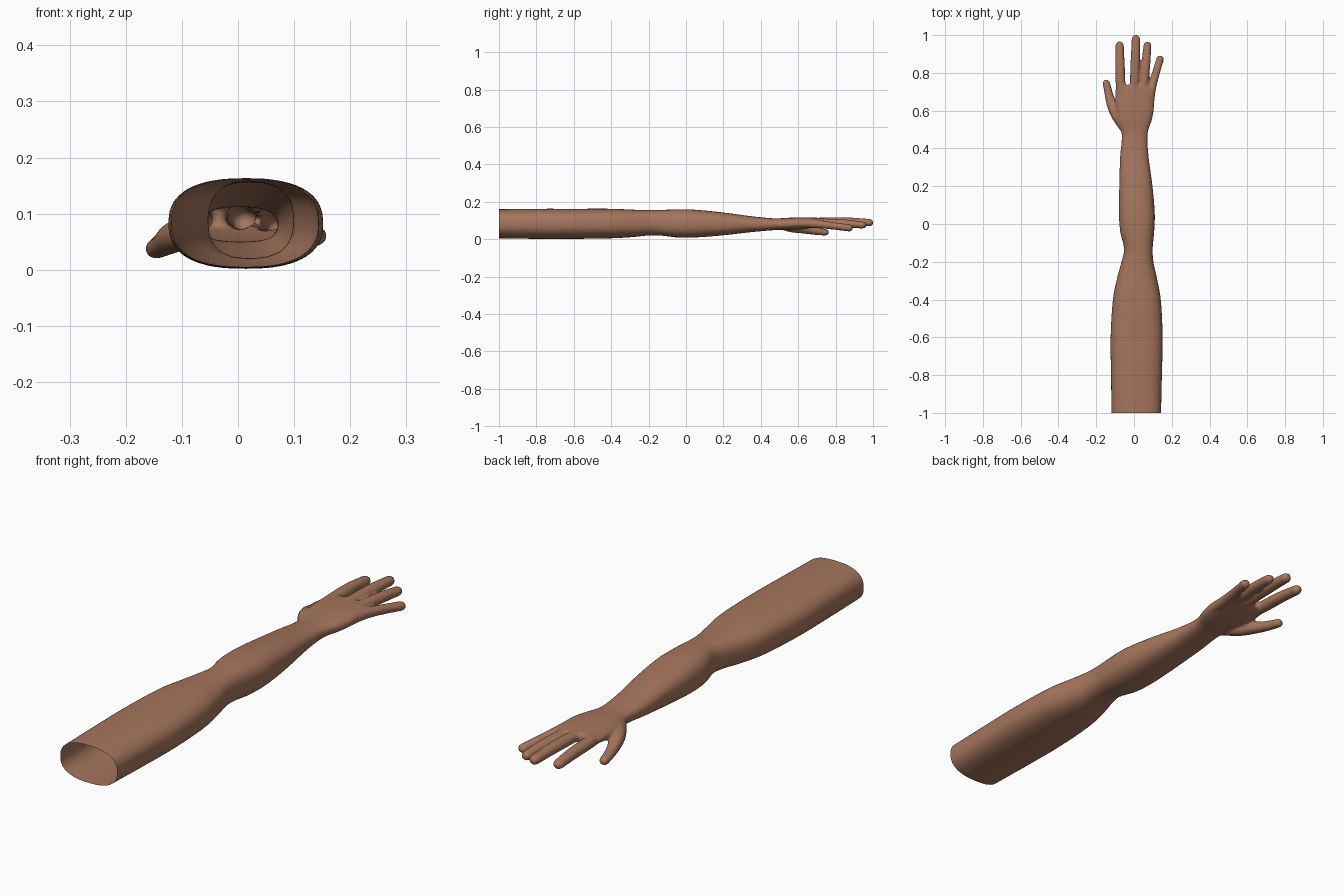
import bpy
import bmesh
import math
from mathutils import Vector

default_cube = bpy.data.objects.get("Cube")
if default_cube:
    bpy.data.objects.remove(default_cube, do_unlink=True)

SIDES = 32
OPEN_END = -1.0


def make_material(name, colour):
    material = bpy.data.materials.new(name)
    material.use_nodes = True
    material.diffuse_color = colour
    material.node_tree.nodes["Principled BSDF"].inputs["Base Color"].default_value = colour
    return material


def spline(rows, steps):
    """Catmull-Rom interpolation through rows of equal length."""
    result = []
    for i in range(len(rows) - 1):
        before, start = rows[max(i - 1, 0)], rows[i]
        end, after = rows[i + 1], rows[min(i + 2, len(rows) - 1)]
        for step in range(steps):
            t = step / steps
            result.append([
                b + t * (c - a + t * (2 * a - 5 * b + 4 * c - d + t * (3 * (b - c) + d - a))) / 2
                for a, b, c, d in zip(before, start, end, after)])
    result.append(list(rows[-1]))
    return result


def signed_power(value, power):
    return math.copysign(abs(value) ** power, value)


def loft(bm, sections, power=1.0):
    """Closed skin over rounded sections: y, left, right, bottom, top."""
    rings = []
    for y, left, right, bottom, top in sections:
        centre = Vector(((left + right) / 2, y, (bottom + top) / 2))
        ring = []
        for k in range(SIDES):
            angle = math.tau * k / SIDES
            x = signed_power(math.cos(angle), power) * (right - left) / 2
            z = signed_power(math.sin(angle), power) * (top - bottom) / 2
            ring.append(bm.verts.new(centre + Vector((x, 0, z))))
        rings.append(ring)
    for lower, upper in zip(rings, rings[1:]):
        for k in range(SIDES):
            n = (k + 1) % SIDES
            bm.faces.new((lower[k], lower[n], upper[n], upper[k]))
    bm.faces.new(rings[0])
    bm.faces.new(reversed(rings[-1]))


def finger(bm, path):
    """Tapered digit along y, x, z, radius, ending in a round tip."""
    rows = spline(path, 6)
    y, x, z, radius = rows[-1]
    for step in range(1, 7):
        angle = math.radians(14 * step)
        rows.append((y + radius * math.sin(angle), x, z, radius * math.cos(angle)))
    loft(bm, [(y, x - r, x + r, z - r * 0.9, z + r * 0.9) for y, x, z, r in rows])


bm = bmesh.new()

# Upper arm, elbow, forearm, wrist and palm
arm_sections = [
    (-1.06, -0.118, 0.142, 0.006, 0.16),
    (-0.8, -0.122, 0.148, 0.002, 0.163),
    (-0.6, -0.124, 0.152, 0.002, 0.163),
    (-0.4, -0.112, 0.142, 0.005, 0.163),
    (-0.28, -0.088, 0.12, 0.012, 0.158),
    (-0.2, -0.066, 0.103, 0.02, 0.156),
    (-0.13, -0.053, 0.099, 0.019, 0.157),
    (-0.04, -0.073, 0.107, 0.009, 0.16),
    (0.06, -0.08, 0.11, 0.01, 0.157),
    (0.2, -0.078, 0.098, 0.021, 0.143),
    (0.35, -0.074, 0.078, 0.038, 0.123),
    (0.45, -0.065, 0.071, 0.047, 0.113),
    (0.5, -0.07, 0.077, 0.05, 0.112),
    (0.55, -0.09, 0.094, 0.05, 0.115),
    (0.62, -0.098, 0.106, 0.054, 0.117),
    (0.7, -0.099, 0.1, 0.066, 0.115),
    (0.735, -0.09, 0.08, 0.076, 0.112),
]
loft(bm, spline(arm_sections, 6), 0.8)

# Four fingers and the thumb
finger(bm, [(0.64, -0.065, 0.09, 0.022), (0.74, -0.071, 0.09, 0.026),
            (0.85, -0.074, 0.088, 0.025), (0.945, -0.076, 0.08, 0.022)])
finger(bm, [(0.64, 0.0, 0.092, 0.022), (0.74, 0.003, 0.094, 0.025),
            (0.87, 0.007, 0.094, 0.025), (0.98, 0.01, 0.089, 0.022)])
finger(bm, [(0.64, 0.045, 0.09, 0.021), (0.74, 0.052, 0.089, 0.024),
            (0.85, 0.063, 0.084, 0.024), (0.945, 0.071, 0.076, 0.021)])
finger(bm, [(0.6, 0.08, 0.085, 0.024), (0.7, 0.09, 0.081, 0.024),
            (0.79, 0.113, 0.071, 0.022), (0.872, 0.138, 0.06, 0.021)])
finger(bm, [(0.49, -0.045, 0.078, 0.024), (0.56, -0.083, 0.068, 0.034),
            (0.62, -0.111, 0.059, 0.031), (0.68, -0.131, 0.046, 0.024),
            (0.745, -0.146, 0.037, 0.02)])

bmesh.ops.recalc_face_normals(bm, faces=bm.faces)
mesh = bpy.data.meshes.new("arm_and_hand")
bm.to_mesh(mesh)
bm.free()
arm = bpy.data.objects.new("arm_and_hand", mesh)
bpy.context.collection.objects.link(arm)
bpy.context.view_layer.objects.active = arm
arm.select_set(True)

# Fuse the digits into the palm and soften the joins
remesh = arm.modifiers.new("fuse", "REMESH")
remesh.mode = "VOXEL"
remesh.voxel_size = 0.006
soften = arm.modifiers.new("soften", "SMOOTH")
soften.factor = 0.5
soften.iterations = 6
for name in ("fuse", "soften"):
    bpy.ops.object.modifier_apply(modifier=name)

# Slice the shoulder end open so the arm is a hollow skin
bm = bmesh.new()
bm.from_mesh(arm.data)
bmesh.ops.bisect_plane(bm, geom=bm.verts[:] + bm.edges[:] + bm.faces[:],
                       plane_co=(0, OPEN_END, 0), plane_no=(0, -1, 0), clear_outer=True)
bm.to_mesh(arm.data)
bm.free()

arm.data.materials.clear()
arm.data.materials.append(make_material("warm_brown_skin", (0.38, 0.18, 0.11, 1)))
bpy.ops.object.shade_smooth()
